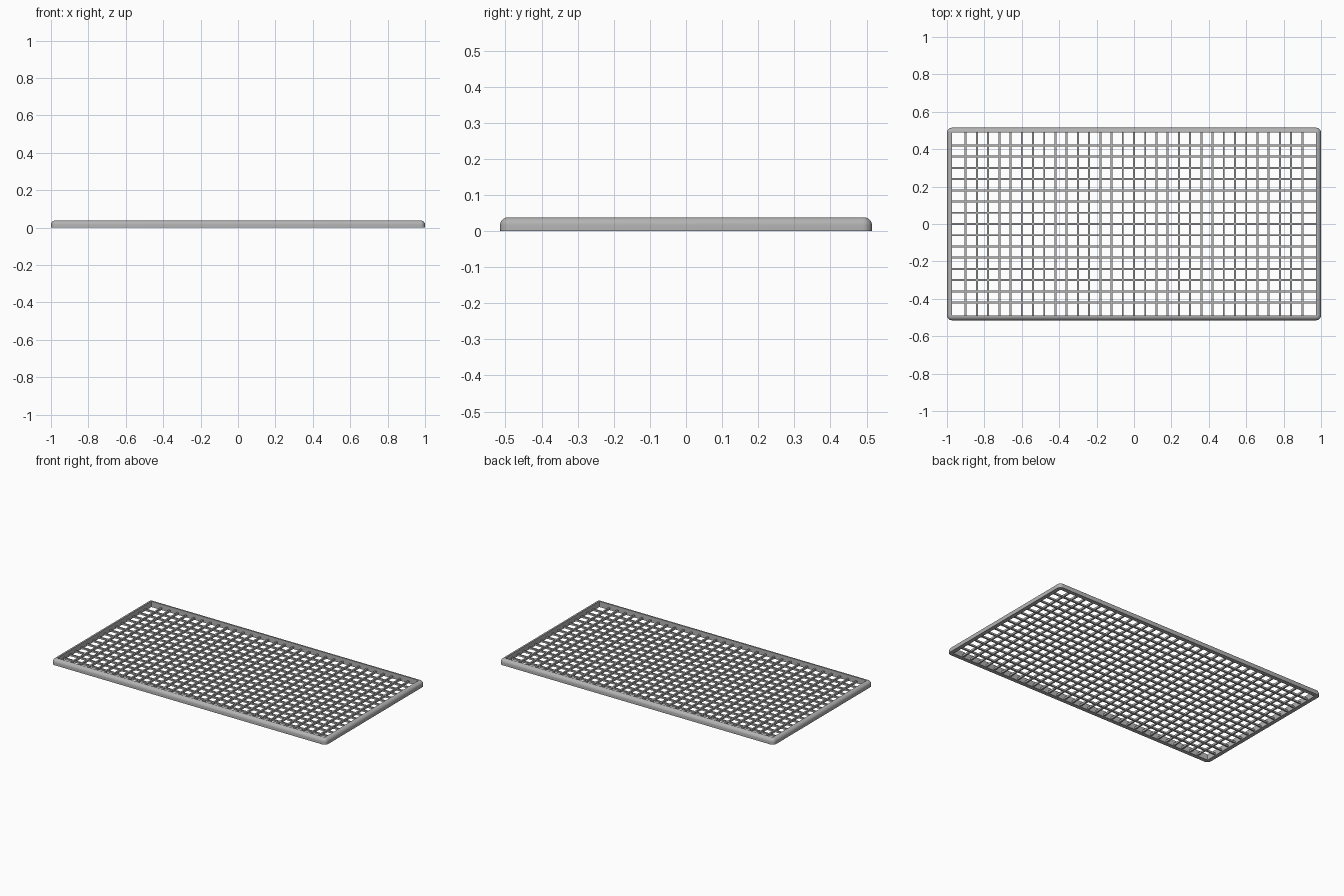
import bpy
import bmesh
from math import sin, cos, pi

cube = bpy.data.objects.get("Cube")
if cube:
    bpy.data.objects.remove(cube, do_unlink=True)

HALF_X, HALF_Y, HEIGHT = 1.0, 0.515, 0.038
RIM, ROUND = 0.026, 0.022
PITCH, BAR = 0.06, 0.01

steel = bpy.data.materials.new("grey steel")
steel.use_nodes = True
grey = (0.45, 0.45, 0.45, 1)
steel.diffuse_color = grey
steel.node_tree.nodes["Principled BSDF"].inputs["Base Color"].default_value = grey


def make_object(name, bm):
    bmesh.ops.recalc_face_normals(bm, faces=bm.faces)
    mesh = bpy.data.meshes.new(name)
    bm.to_mesh(mesh)
    bm.free()
    mesh.materials.append(steel)
    obj = bpy.data.objects.new(name, mesh)
    bpy.context.collection.objects.link(obj)
    return obj


def rounded_ring(bm, inset, z, steps=6):
    """Loop of vertices around a rounded rectangle."""
    radius = max(RIM - inset, 0.001)
    cx, cy = HALF_X - inset - radius, HALF_Y - inset - radius
    ring = []
    for corner, (sx, sy) in enumerate([(1, 1), (-1, 1), (-1, -1), (1, -1)]):
        for i in range(steps + 1):
            a = (corner + i / steps) * pi / 2
            ring.append(bm.verts.new((sx * cx + radius * cos(a),
                                      sy * cy + radius * sin(a), z)))
    return ring


# Rim: quarter-round outer top edge, upright inner wall
profile = [(0, 0)]
for i in range(9):
    a = i / 8 * pi / 2
    profile.append((ROUND * (1 - cos(a)), HEIGHT - ROUND * (1 - sin(a))))
profile += [(RIM, HEIGHT), (RIM, 0)]

bm = bmesh.new()
rings = [rounded_ring(bm, d, z) for d, z in profile]
for k, ring in enumerate(rings):
    after = rings[(k + 1) % len(rings)]
    for i in range(len(ring)):
        j = (i + 1) % len(ring)
        bm.faces.new((ring[i], ring[j], after[j], after[i]))
rim = make_object("outer_rim", bm)
bpy.context.view_layer.objects.active = rim
rim.select_set(True)
bpy.ops.object.shade_smooth_by_angle(angle=pi / 5)


def bar_set(name, count, axis, length, bottom, top):
    """Evenly spaced straight bars, count on each side of the middle one."""
    bm = bmesh.new()
    for i in range(-count, count + 1):
        verts = bmesh.ops.create_cube(bm, size=1)["verts"]
        size = [BAR, BAR, top - bottom]
        size[axis] = length
        bmesh.ops.scale(bm, vec=size, verts=verts)
        shift = [0, 0, (bottom + top) / 2]
        shift[1 - axis] = i * PITCH
        bmesh.ops.translate(bm, vec=shift, verts=verts)
    return make_object(name, bm)


# Grating bars, ending inside the rim
bar_set("cross_bars", 15, 1, 2 * HALF_Y - RIM, 0.004, 0.017)
bar_set("long_bars", 7, 0, 2 * HALF_X - RIM, 0.005, 0.016)
